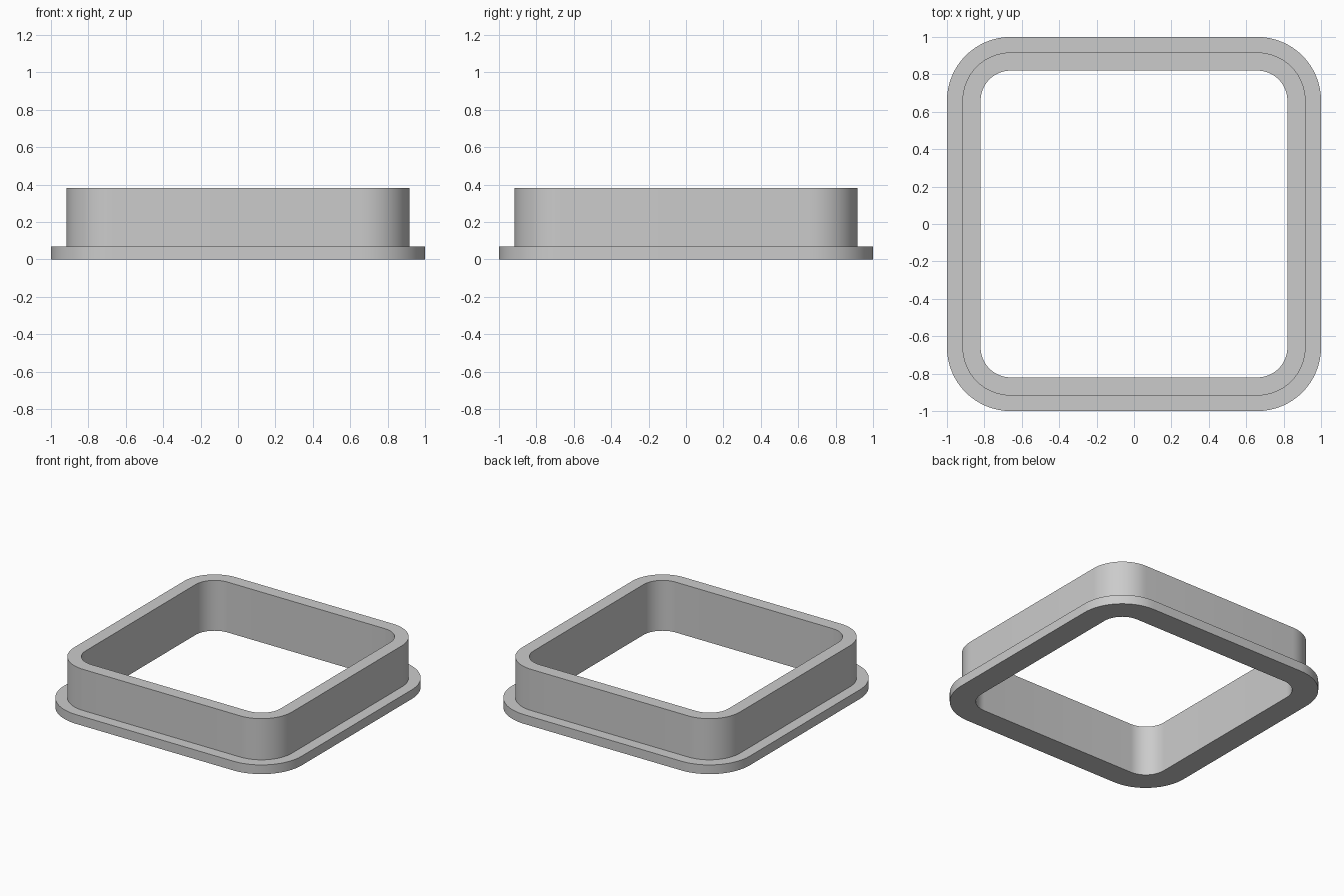
import bpy
import bmesh
from math import cos, sin, pi, radians

cube = bpy.data.objects.get("Cube")
if cube:
    bpy.data.objects.remove(cube, do_unlink=True)

CORNER = 0.66      # centre of every rounded corner, shared by all outlines
STEPS = 16         # segments per corner

# Cross-section of the ring: (half width, height)
INNER, WALL, FLANGE = 0.82, 0.917, 1.0
RIM, TOP = 0.07, 0.383
section = [(INNER, 0), (FLANGE, 0), (FLANGE, RIM),
           (WALL, RIM), (WALL, TOP), (INNER, TOP)]


def rounded_square(half, z):
    """Points of a rounded square, counter-clockwise."""
    radius = half - CORNER
    points = []
    for quarter, (sx, sy) in enumerate([(1, 1), (-1, 1), (-1, -1), (1, -1)]):
        for i in range(STEPS + 1):
            a = (quarter + i / STEPS) * pi / 2
            points.append((sx * CORNER + radius * cos(a),
                           sy * CORNER + radius * sin(a), z))
    return points


# Sweep the section around the square
bm = bmesh.new()
loops = [[bm.verts.new(p) for p in rounded_square(h, z)] for h, z in section]
count = len(loops[0])
for k, lower in enumerate(loops):
    upper = loops[(k + 1) % len(loops)]
    for i in range(count):
        j = (i + 1) % count
        bm.faces.new((lower[i], lower[j], upper[j], upper[i]))
bmesh.ops.recalc_face_normals(bm, faces=bm.faces)
mesh = bpy.data.meshes.new("flanged_frame")
bm.to_mesh(mesh)
bm.free()

frame = bpy.data.objects.new("flanged_frame", mesh)
bpy.context.collection.objects.link(frame)

# Plain grey finish
grey = bpy.data.materials.new("grey")
grey.use_nodes = True
colour = (0.6, 0.6, 0.6, 1)
grey.diffuse_color = colour
grey.node_tree.nodes["Principled BSDF"].inputs["Base Color"].default_value = colour
mesh.materials.append(grey)

# Smooth corners, crisp rims
bpy.ops.object.select_all(action="DESELECT")
frame.select_set(True)
bpy.context.view_layer.objects.active = frame
bpy.ops.object.shade_smooth_by_angle(angle=radians(30))
